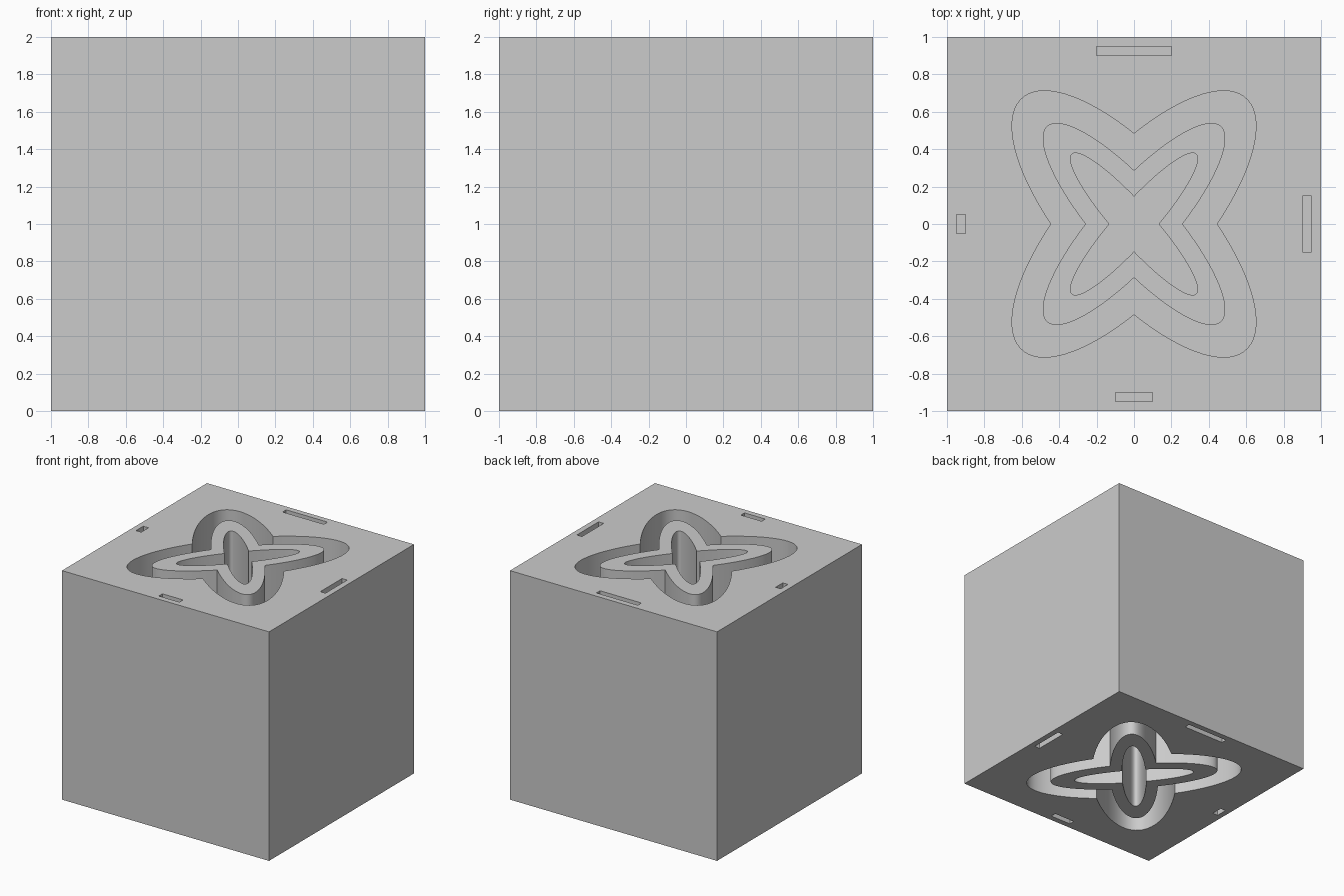
import bpy
from math import sin, cos, atan2, radians

cube = bpy.data.objects.get("Cube")
if cube:
    bpy.data.objects.remove(cube, do_unlink=True)

grey = bpy.data.materials.new("plain grey")
grey.use_nodes = True
COLOUR = (0.6, 0.6, 0.6, 1)
grey.diffuse_color = COLOUR
grey.node_tree.nodes["Principled BSDF"].inputs["Base Color"].default_value = COLOUR

TILT = radians(48.4)
STEPS = 32


def rectangle(x0, x1, y0, y1):
    return [(x0, y0), (x1, y0), (x1, y1), (x0, y1)]


def crossed_ellipses(a, b):
    """Outline of two mirrored, tilted ellipses joined into a four-petal star."""
    t0 = atan2(-sin(TILT) / b, cos(TILT) / a)
    t1 = atan2(cos(TILT) / b, sin(TILT) / a)
    petal = []
    for i in range(STEPS + 1):
        t = t0 + (t1 - t0) * i / STEPS
        u, v = a * cos(t), b * sin(t)
        petal.append((u * cos(TILT) - v * sin(TILT), u * sin(TILT) + v * cos(TILT)))
    half = petal + [(-x, y) for x, y in reversed(petal[:-1])]
    return half + [(-x, -y) for x, y in half[1:-1]]


# Nested outlines: block edge, star groove, star island, star well, edge slots
outlines = [
    rectangle(-1, 1, -1, 1),
    crossed_ellipses(0.9, 0.35),
    crossed_ellipses(0.7, 0.2),
    crossed_ellipses(0.5, 0.1),
    rectangle(-0.2, 0.2, 0.9, 0.95),
    rectangle(-0.1, 0.1, -0.95, -0.9),
    rectangle(0.9, 0.95, -0.15, 0.15),
    rectangle(-0.95, -0.9, -0.05, 0.05),
]

# Block with the star and slots cut from both ends
curve = bpy.data.curves.new("block", "CURVE")
curve.dimensions = "2D"
curve.fill_mode = "BOTH"
curve.extrude = 1
for points in outlines:
    spline = curve.splines.new("POLY")
    spline.points.add(len(points) - 1)
    for point, (x, y) in zip(spline.points, points):
        point.co = (x, y, 0, 1)
    spline.use_cyclic_u = True
curve.materials.append(grey)
block = bpy.data.objects.new("block", curve)
block.location.z = 1
bpy.context.collection.objects.link(block)
bpy.ops.object.select_all(action="DESELECT")
block.select_set(True)
bpy.context.view_layer.objects.active = block
bpy.ops.object.convert(target="MESH")
block = bpy.context.object
block.name = "block"
bpy.ops.object.shade_smooth_by_angle(angle=radians(30))

# Thin web halfway up that floors every recess
bpy.ops.mesh.primitive_cube_add(size=1, location=(0, 0, 1))
web = bpy.context.object
web.name = "recess_floor"
web.scale = (1.96, 1.96, 0.02)
web.data.materials.append(grey)
